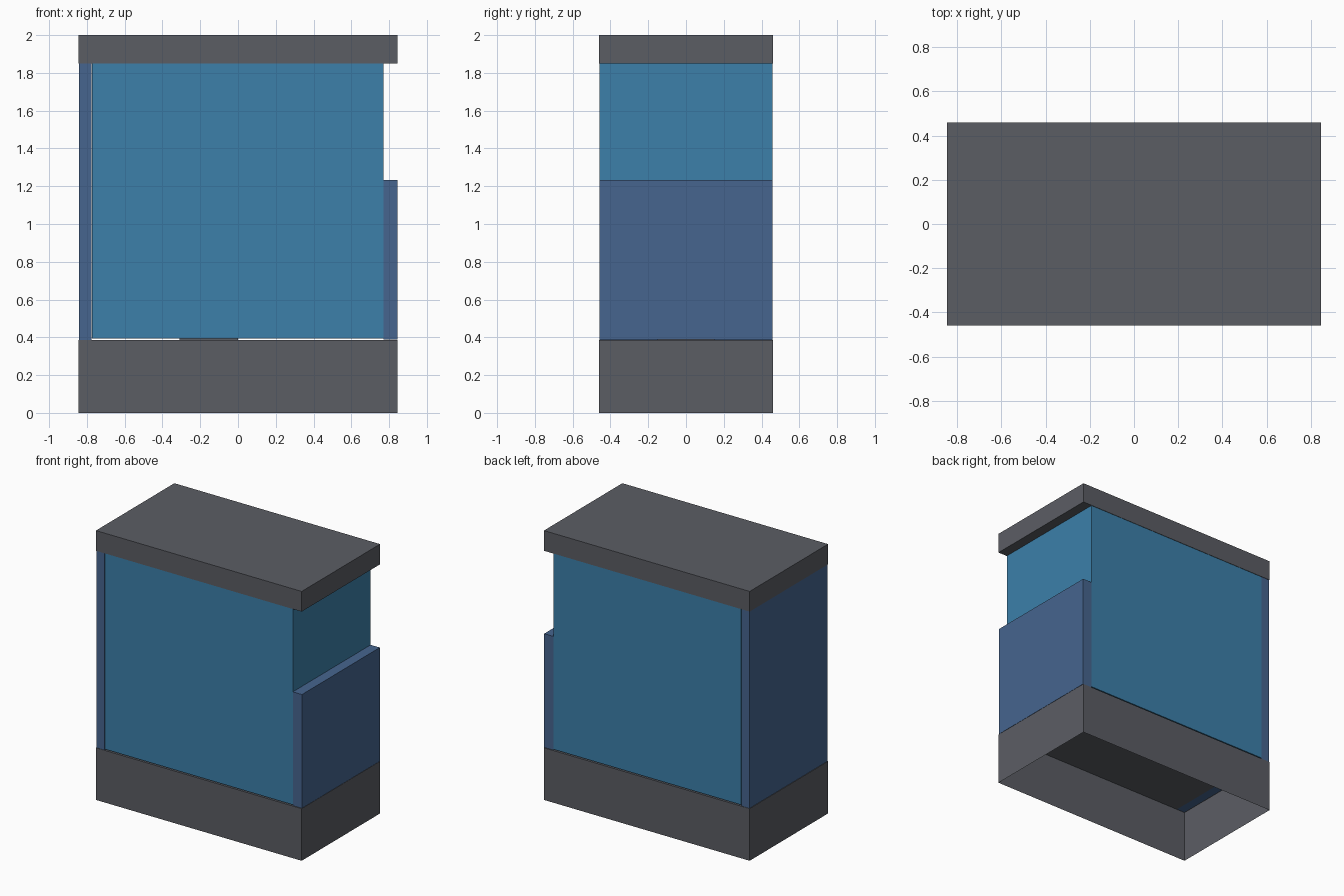
import bpy, bmesh

if "Cube" in bpy.data.objects:
    bpy.data.objects.remove(bpy.data.objects["Cube"])


def material(name, rgb):
    m = bpy.data.materials.new(name)
    m.diffuse_color = (*rgb, 1.0)
    m.use_nodes = True
    m.node_tree.nodes["Principled BSDF"].inputs["Base Color"].default_value = m.diffuse_color
    return m


GREY = material("dark grey", (0.105, 0.110, 0.127))
BLUE = material("bright blue", (0.045, 0.216, 0.402))
NAVY = material("slate blue", (0.061, 0.130, 0.275))


def box(name, x, y, z, mat, open_bottom=False):
    """Box from (min, max) ranges, optionally without its underside."""
    bm = bmesh.new()
    bmesh.ops.create_cube(bm, size=1.0)
    for v in bm.verts:
        v.co = [r[0] if c < 0 else r[1] for c, r in zip(v.co, (x, y, z))]
    bm.normal_update()
    if open_bottom:
        under = [f for f in bm.faces if f.normal.z < -0.9]
        bmesh.ops.delete(bm, geom=under, context='FACES')
    mesh = bpy.data.meshes.new(name)
    bm.to_mesh(mesh)
    bm.free()
    mesh.materials.append(mat)
    obj = bpy.data.objects.new(name, mesh)
    bpy.context.collection.objects.link(obj)
    return obj


FULL_X = (-0.845, 0.845)
DEPTH = (-0.46, 0.46)
INNER = (-0.457, 0.457)

# Hollow plinth and solid cap
box("plinth", FULL_X, DEPTH, (0.0, 0.387), GREY, open_bottom=True)
box("top_cap", FULL_X, DEPTH, (1.85, 2.0), GREY)

# Main body, held just clear of the plinth by a small spacer
box("body", (-0.773, 0.77), INNER, (0.395, 1.85), BLUE)
box("spacer", (-0.31, 0.0), (-0.15, 0.15), (0.387, 0.395), GREY)

# Side panels: full height on the left, shorter on the right
box("left_panel", (-0.841, -0.775), INNER, (0.387, 1.85), NAVY)
box("right_panel", (0.77, 0.845), INNER, (0.389, 1.233), NAVY)
